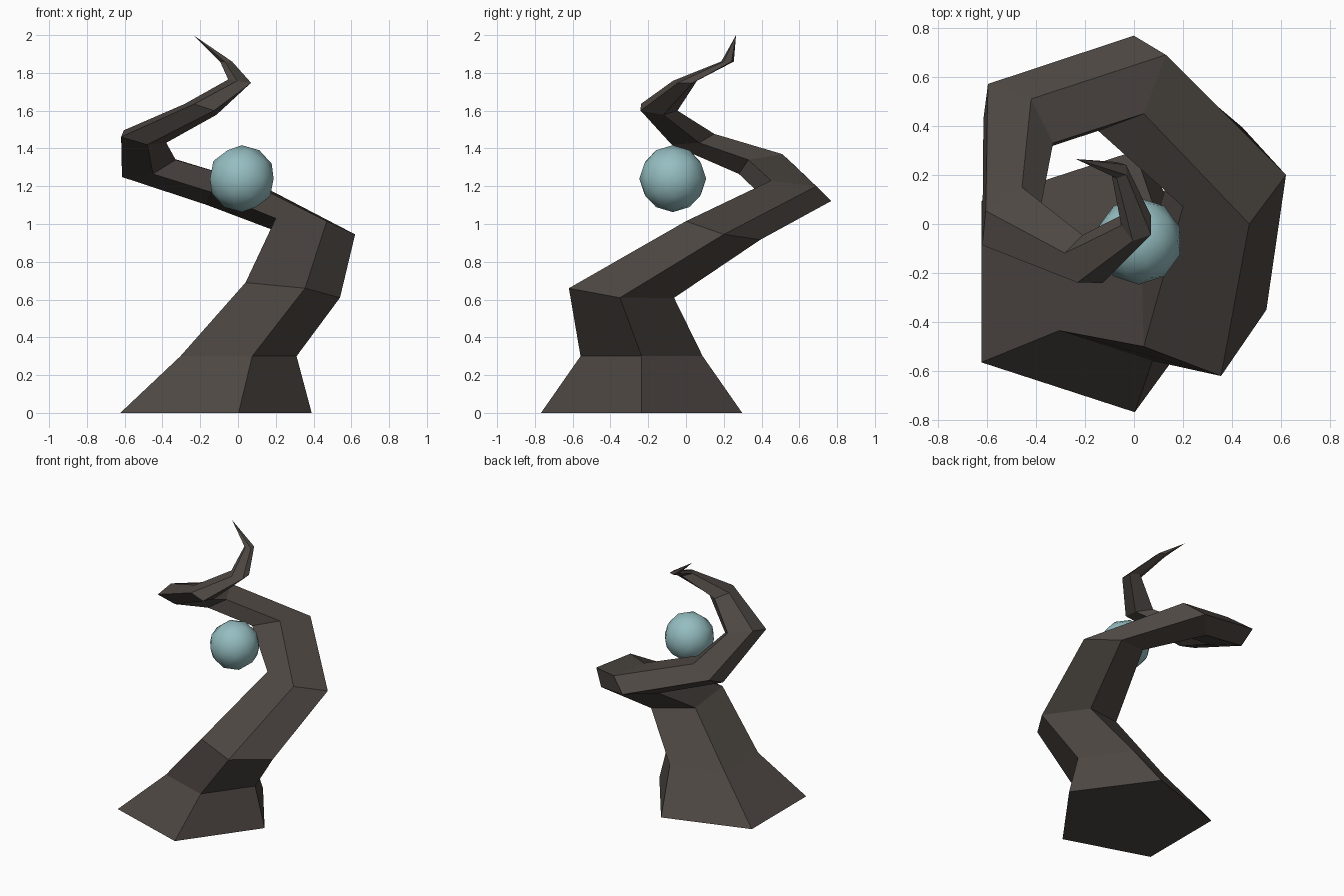
import bpy
import bmesh
from math import sin, cos, radians
from mathutils import Vector

if "Cube" in bpy.data.objects:
    bpy.data.objects.remove(bpy.data.objects["Cube"], do_unlink=True)

GOLDEN = (1 + 5 ** 0.5) / 2


def make_material(name, color, roughness):
    material = bpy.data.materials.new(name)
    material.use_nodes = True
    material.diffuse_color = color
    shader = material.node_tree.nodes["Principled BSDF"]
    shader.inputs["Base Color"].default_value = color
    shader.inputs["Roughness"].default_value = roughness
    return material


def flat_ring(center, radius, roll, tilt=0.0):
    """Regular pentagon around a centre, dipping towards +x by the tilt."""
    ring = []
    for k in range(5):
        angle = radians(roll + 72 * k)
        x, y = radius * cos(angle), radius * sin(angle)
        ring.append(Vector(center) + Vector((x, y, -tilt * x)))
    return ring


def slanted_ring(first, second, third):
    """Complete a slanted pentagon from three neighbouring corners."""
    a, b, c = Vector(first), Vector(second), Vector(third)
    return [a, b, c, a + GOLDEN * (c - b), c + GOLDEN * (a - b)]


bark = make_material("dark bark", (0.075, 0.063, 0.055, 1), 0.8)
pale_blue = make_material("pale blue", (0.30, 0.51, 0.53, 1), 0.5)

# Cross-sections of the spiral trunk, from the flared foot upwards
rings = [
    flat_ring((-0.17, -0.235, 0), 0.56, 216),
    flat_ring((-0.03, -0.235, 0.3), 0.34, 216),
    slanted_ring((0.04, -0.5, 0.69), (0.355, -0.62, 0.66), (0.54, -0.35, 0.61)),
    slanted_ring((0.2, 0.07, 1.03), (0.47, 0, 1.015), (0.62, 0.2, 0.945)),
    slanted_ring((-0.146, 0.38, 1.17), (0.04, 0.45, 1.23), (0.13, 0.69, 1.2)),
    slanted_ring((-0.45, 0.28, 1.265), (-0.33, 0.33, 1.34), (-0.42, 0.51, 1.37)),
    slanted_ring((-0.48, -0.076, 1.42), (-0.38, 0.07, 1.43), (-0.457, 0.15, 1.477)),
    slanted_ring((-0.127, -0.24, 1.6), (-0.114, -0.12, 1.578), (-0.21, -0.045, 1.6)),
    flat_ring((0.015, -0.005, 1.755), 0.067, 325, 0.15),
    flat_ring((-0.06, 0.22, 1.86), 0.035, 325),
]
tip_point = (-0.237, 0.265, 2.0)

# Skin the cross-sections, close the foot and draw the end to a point
bm = bmesh.new()
loops = [[bm.verts.new(point) for point in ring] for ring in rings]
tip = bm.verts.new(tip_point)
bm.faces.new(loops[0])
for lower, upper in zip(loops, loops[1:]):
    for k in range(5):
        n = (k + 1) % 5
        bm.faces.new((lower[k], lower[n], upper[n], upper[k]))
for k in range(5):
    bm.faces.new((loops[-1][k], loops[-1][(k + 1) % 5], tip))
bmesh.ops.recalc_face_normals(bm, faces=bm.faces[:])
mesh = bpy.data.meshes.new("spiral_trunk")
bm.to_mesh(mesh)
bm.free()
mesh.materials.append(bark)
bpy.context.collection.objects.link(bpy.data.objects.new("spiral_trunk", mesh))

# Floating orb held inside the coil
bpy.ops.mesh.primitive_ico_sphere_add(
    subdivisions=2, radius=0.177, location=(0.02, -0.07, 1.24))
orb = bpy.context.object
orb.name = "floating_orb"
orb.data.materials.append(pale_blue)
bpy.ops.object.shade_smooth()
